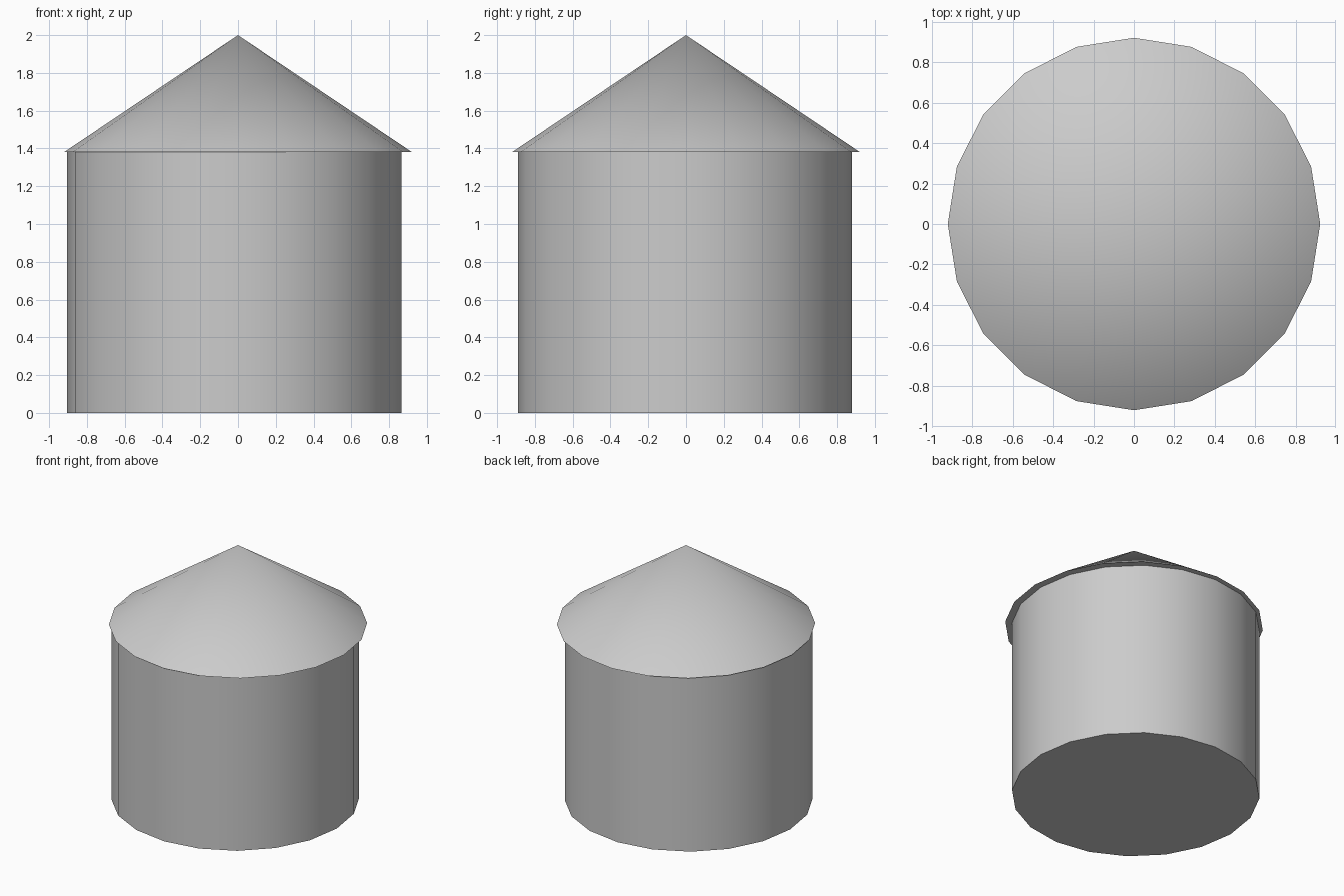
import bpy
from math import radians

cube = bpy.data.objects.get("Cube")
if cube:
    bpy.data.objects.remove(cube, do_unlink=True)

SIDES = 20
EAVE_Z = 1.38
TOP_Z = 2.0

grey = bpy.data.materials.new("light_grey")
grey.use_nodes = True
colour = (0.6, 0.6, 0.6, 1)
grey.diffuse_color = colour
grey.node_tree.nodes["Principled BSDF"].inputs["Base Color"].default_value = colour


def finish(name):
    """Name the new part, colour it and smooth its curved sides."""
    part = bpy.context.object
    part.name = part.data.name = name
    part.data.materials.append(grey)
    bpy.ops.object.shade_smooth_by_angle(angle=radians(30))
    return part


# Cylindrical wall, slightly off centre beneath the roof
bpy.ops.mesh.primitive_cylinder_add(
    vertices=SIDES, radius=0.885, depth=EAVE_Z,
    location=(-0.02, -0.005, EAVE_Z / 2))
finish("round_wall")

# Conical roof with a small overhang
bpy.ops.mesh.primitive_cone_add(
    vertices=SIDES, radius1=0.922, radius2=0, depth=TOP_Z - EAVE_Z,
    location=(0, 0, (TOP_Z + EAVE_Z) / 2))
finish("cone_roof")
